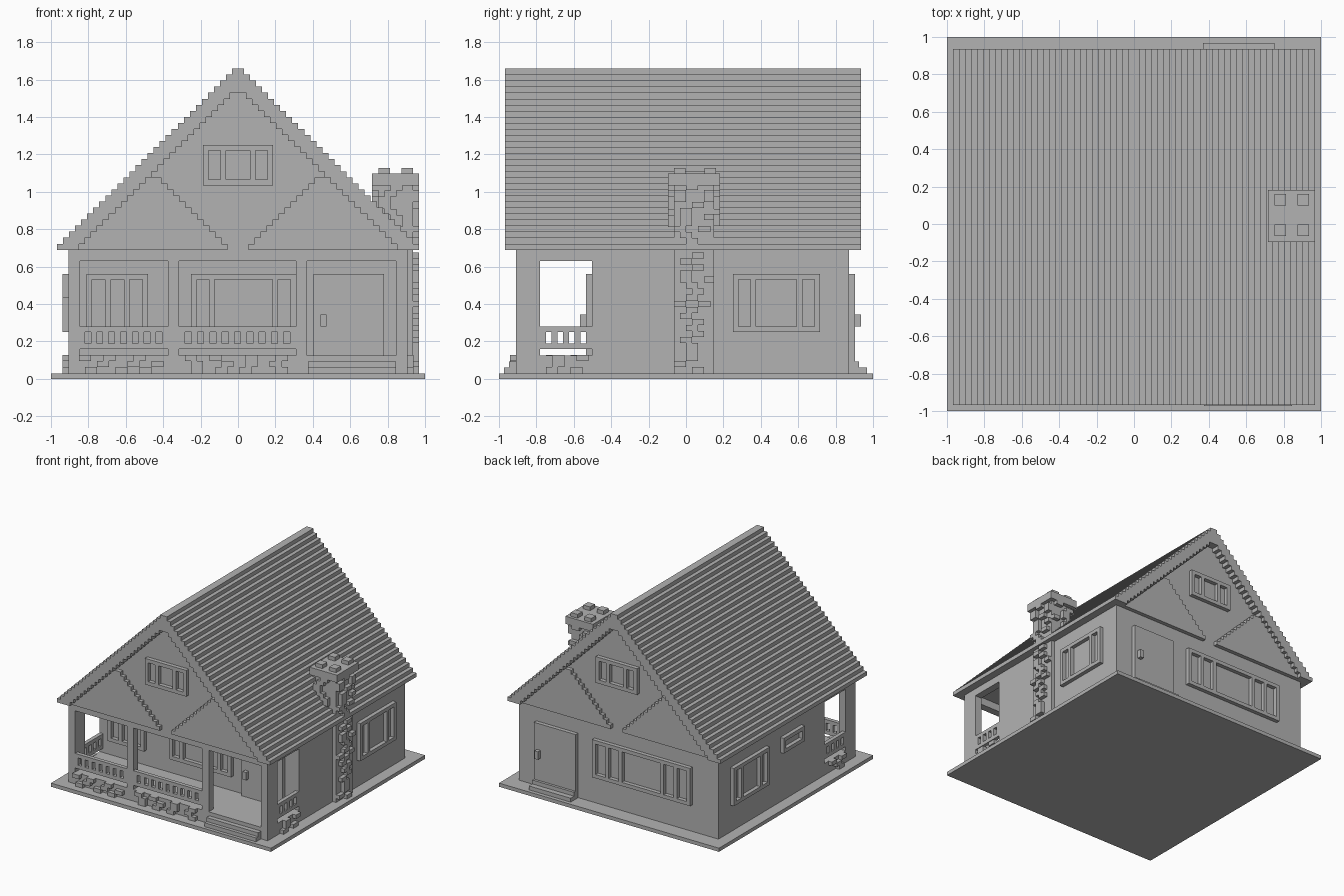
import bpy, bmesh, random

random.seed(4)
if "Cube" in bpy.data.objects:
    bpy.data.objects.remove(bpy.data.objects["Cube"])

S = 0.0323            # one block step
EAVE = 0.69           # height where the roof starts
FLOOR = 0.125         # porch floor height
FRONT, BACK, SIDE, INNER = -0.908, 0.872, 0.906, -0.503

grey = bpy.data.materials.new("plain_grey")
grey.use_nodes = True
grey.diffuse_color = (0.45, 0.45, 0.45, 1)
grey.node_tree.nodes["Principled BSDF"].inputs["Base Color"].default_value = (0.45, 0.45, 0.45, 1)


def finish(name, bm):
    bmesh.ops.recalc_face_normals(bm, faces=bm.faces)
    mesh = bpy.data.meshes.new(name)
    bm.to_mesh(mesh)
    bm.free()
    mesh.materials.append(grey)
    obj = bpy.data.objects.new(name, mesh)
    bpy.context.collection.objects.link(obj)
    return obj


def boxes(name, spans):
    """Join boxes given as (x0, x1, y0, y1, z0, z1)."""
    bm = bmesh.new()
    for x0, x1, y0, y1, z0, z1 in spans:
        for v in bmesh.ops.create_cube(bm, size=1)["verts"]:
            v.co = (x0 if v.co.x < 0 else x1, y0 if v.co.y < 0 else y1, z0 if v.co.z < 0 else z1)
    return finish(name, bm)


def extrude(name, outline, y0, y1):
    """Extrude an x-z outline along y."""
    bm = bmesh.new()
    face = bm.faces.new([bm.verts.new((x, y0, z)) for x, z in outline])
    moved = bmesh.ops.extrude_face_region(bm, geom=[face])["geom"]
    for v in moved:
        if isinstance(v, bmesh.types.BMVert):
            v.co.y = y1
    # keep the starting cap
    bm.faces.ensure_lookup_table()
    if face.is_valid is False:
        bmesh.ops.holes_fill(bm, edges=bm.edges)
    return finish(name, bm)


def stairs(x, slope, count):
    """Stepped edge going up from the eave."""
    pts = []
    for i in range(count):
        pts += [(x + slope * S * i, EAVE + S * i), (x + slope * S * i, EAVE + S * (i + 1))]
    return pts


def mirror(pts):
    return [(-x, z) for x, z in reversed(pts)]


def on_wall(side, wall, u0, u1, d0, d1, z0, z1):
    """Box lying on a wall: u runs along it, d runs outward."""
    sign = 1 if side in ("left", "back") else -1
    a, b = sorted((wall + sign * d0, wall + sign * d1))
    return (u0, u1, a, b, z0, z1) if side in ("front", "back") else (a, b, u0, u1, z0, z1)


def window(name, side, wall, u0, panes, z0=0.25, z1=0.56, bar=0.03):
    """Raised frame with upright bars between panes of the given widths."""
    u1 = u0 + bar + sum(w + bar for w in panes)
    spans = [on_wall(side, wall, u0, u1, -0.01, S, a, b) for a, b in ((z0, z0 + bar), (z1 - bar, z1))]
    u = u0
    for w in list(panes) + [0]:
        spans.append(on_wall(side, wall, u, u + bar, -0.01, S, z0 + bar, z1 - bar))
        u += bar + w
    boxes(name, spans)


def stones(name, side, wall, u0, u1, z0, z1):
    """Scattered raised bricks in rows."""
    spans = []
    for r in range(round((z1 - z0) / S)):
        u = u0 + random.choice((0, 1, 2, 3)) * S
        while u + S < u1:
            end = min(u + 2 * S, u1)
            spans.append(on_wall(side, wall, u, end, -0.01, S, z0 + r * S, z0 + (r + 1) * S))
            u = end + random.choice((2, 3, 4)) * S
    boxes(name, spans)


def railing(name, side, wall, u0, u1, holes):
    """Rails and balusters with a slot above the floor."""
    spans = [on_wall(side, wall, u0, u1, -S, 0, a, a + 0.03) for a in (0.16, 0.25)]
    w = (u1 - u0) / (2 * holes + 1)
    for i in range(holes + 1):
        spans.append(on_wall(side, wall, u0 + 2 * i * w, u0 + (2 * i + 1) * w, -S, 0, 0.19, 0.25))
    boxes(name, spans)


# Ground and main body
boxes("base_plate", [(-1, 1, -1, 1, 0, 0.03)])
boxes("house_body", [(-SIDE, SIDE, INNER, BACK, 0.03, EAVE)])
boxes("porch_floor", [(-SIDE, SIDE, FRONT, INNER, 0.03, FLOOR)])

# Porch posts and beams
T = 0.06
posts = [(a, b, FRONT, FRONT + T, FLOOR, 0.63) for a, b in ((-0.375, -0.315), (0.31, 0.37))]
beams = [(-SIDE, SIDE, FRONT, FRONT + T, 0.63, EAVE)]
for s in (-1, 1):
    a, b = sorted((s * SIDE, s * (SIDE - T)))
    posts.append((a, b, FRONT, -0.78, FLOOR, 0.63))
    beams.append((a, b, FRONT, INNER, 0.63, EAVE))
boxes("porch_posts", posts)
boxes("porch_beams", beams)

# Railings and stonework below them
for name, u0, u1, n in (("right", -0.85, -0.375, 7), ("middle", -0.315, 0.31, 9)):
    railing("front_railing_" + name, "front", FRONT, u0, u1, n)
    stones("front_stones_" + name, "front", FRONT, u0, u1, 0.03, FLOOR)
for side, s in (("left", 1), ("right", -1)):
    railing("side_railing_" + side, side, s * SIDE, -0.78, INNER, 4)
    stones("side_stones_" + side, side, s * SIDE, -0.78, INNER, 0.03, FLOOR)

# Roof: stepped shell, gable wall and raised lower gable panels
N = 30
outer, inner = stairs(0.968, -1, N), stairs(0.85, -1, 26)
extrude("roof", outer + mirror(outer) + list(reversed(mirror(inner))) + list(reversed(inner)), -0.968, 0.936)
extrude("gable_wall", inner + mirror(inner), FRONT, BACK)
panel = stairs(0.85, -1, 12) + list(reversed(stairs(0.055, 1, 12)))
extrude("gable_panel_left", panel, FRONT - S, BACK + S)
extrude("gable_panel_right", mirror(panel), FRONT - S, BACK + S)

# Windows
window("front_window_right", "front", INNER, -0.81, [0.07] * 3)
window("front_window_middle", "front", INNER, -0.25, [0.065, 0.31, 0.065])
window("back_window", "back", BACK, -0.67, [0.09, 0.09, 0.35, 0.09, 0.09])
for side, s in (("left", 1), ("right", -1)):
    window("side_window_" + side, side, s * SIDE, 0.25, [0.065, 0.217, 0.065])
window("small_side_window", "right", -SIDE, -0.205, [0.215], 0.435, 0.56)
for side, wall in (("front", FRONT), ("back", BACK)):
    window("gable_window_" + side, side, wall, -0.188, [0.064, 0.128, 0.064], 1.035, 1.25)

# Doors, knobs and steps
for side, wall, u0, u1, z0, knob in (("front", INNER, 0.405, 0.78, FLOOR, 0.44),
                                     ("back", BACK, 0.37, 0.75, 0.09, 0.69)):
    boxes(side + "_door", [on_wall(side, wall, u0, u1, -0.01, S, z0, 0.56)])
    boxes(side + "_door_knob", [on_wall(side, wall, knob, knob + S, S - 0.01, 2 * S, 0.28, 0.345)])
for side, wall, u0, u1, tread in (("front", FRONT, 0.375, 0.845, S), ("back", BACK, 0.37, 0.75, 1.5 * S)):
    boxes(side + "_steps", [on_wall(side, wall, u0, u1, -0.01, 2 * tread, 0.03, 0.062),
                            on_wall(side, wall, u0, u1, -0.01, tread + 0.005, 0.062, 0.094)])

# Chimney: wall strip, stack, cap and top blocks
CX0, CX1, CY0, CY1 = 0.75, 0.936, -0.064, 0.15
boxes("chimney_wall", [(SIDE - 0.01, CX1, CY0, CY1, 0.03, EAVE)])
boxes("chimney_stack", [(CX0, CX1, CY0, CY1, EAVE, 1.04)])
boxes("chimney_cap", [(CX0 - S, CX1 + S, CY0 - S, CY1 + S, 1.035, 1.097)])
boxes("chimney_blocks", [(x, x + 0.062, y, y + 0.062, 1.09, 1.128)
                         for x in (CX0, 0.874) for y in (CY0, 0.098)])
stones("chimney_bricks_low", "left", CX1, CY0, CY1, 0.03, EAVE)
stones("chimney_bricks_outer", "left", CX1, CY0, CY1, 0.72, 1.035)
stones("chimney_bricks_inner", "right", CX0, CY0, CY1, 0.91, 1.035)
stones("chimney_bricks_front", "front", CY0, CX0, CX1, 0.78, 1.035)
stones("chimney_bricks_back", "back", CY1, CX0, CX1, 0.78, 1.035)
